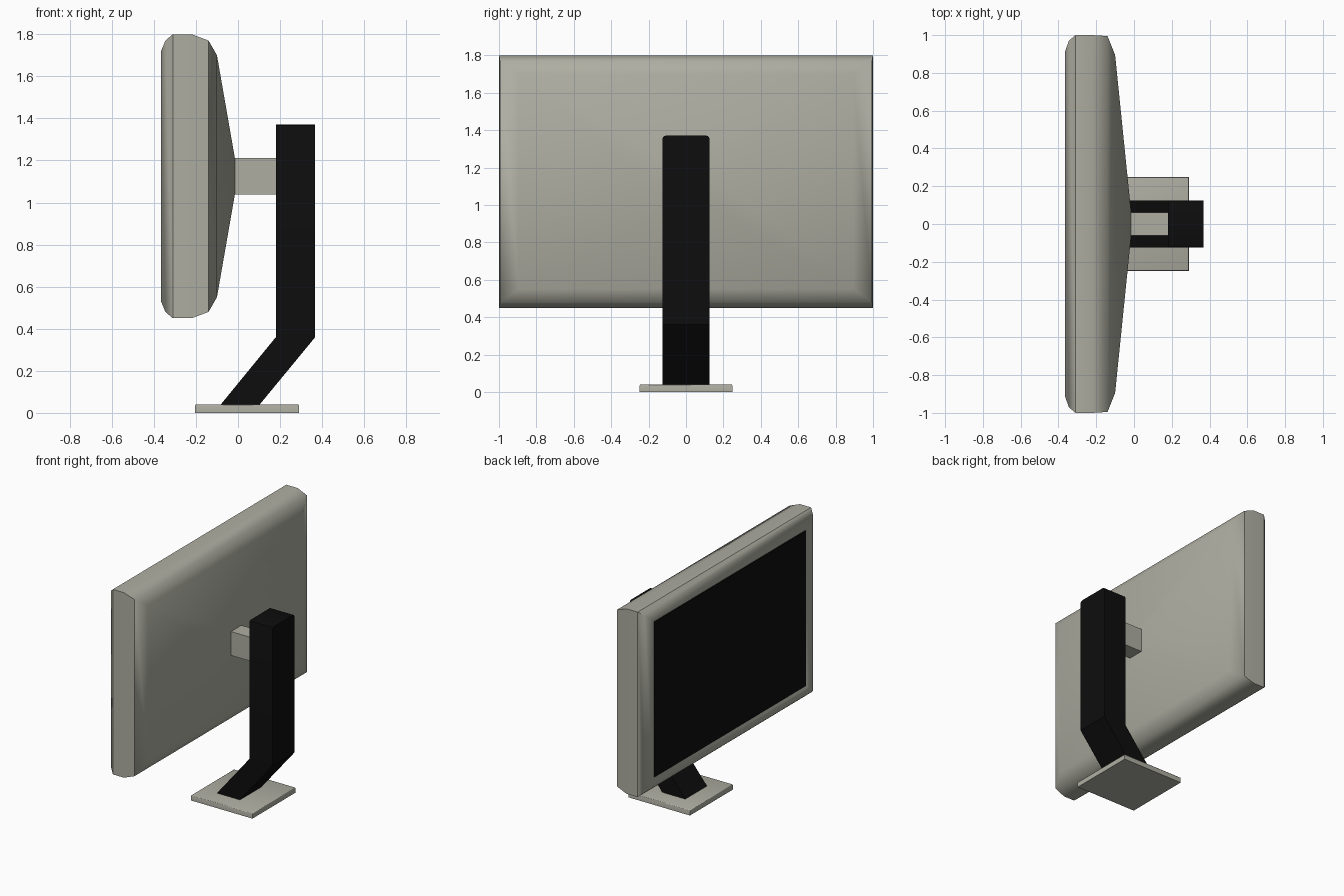
import bpy, bmesh, math

if "Cube" in bpy.data.objects:
    bpy.data.objects.remove(bpy.data.objects["Cube"])


def material(name, rgb):
    m = bpy.data.materials.new(name)
    m.diffuse_color = (*rgb, 1)
    m.use_nodes = True
    m.node_tree.nodes["Principled BSDF"].inputs["Base Color"].default_value = m.diffuse_color
    return m


GREY = material("warm_grey_plastic", (0.42, 0.42, 0.36))
BLACK = material("black", (0.004, 0.004, 0.004))


def finish(name, bm, mat, angle=40):
    bmesh.ops.recalc_face_normals(bm, faces=bm.faces)
    me = bpy.data.meshes.new(name)
    bm.to_mesh(me)
    bm.free()
    me.materials.append(mat)
    ob = bpy.data.objects.new(name, me)
    bpy.context.collection.objects.link(ob)
    bpy.ops.object.select_all(action='DESELECT')
    ob.select_set(True)
    bpy.context.view_layer.objects.active = ob
    bpy.ops.object.shade_smooth_by_angle(angle=math.radians(angle))
    return ob


def loft_x(name, rings, zc, mat, angle=40):
    """Loft rectangles (x, half width in y, half height in z) along x."""
    bm = bmesh.new()
    loops = [[bm.verts.new((x, sy * hy, zc + sz * hz))
              for sy, sz in ((-1, -1), (1, -1), (1, 1), (-1, 1))]
             for x, hy, hz in rings]
    for a, b in zip(loops, loops[1:]):
        for i in range(4):
            j = (i + 1) % 4
            bm.faces.new((a[i], a[j], b[j], b[i]))
    bm.faces.new(loops[0])
    bm.faces.new(loops[-1])
    return finish(name, bm, mat, angle)


ZC = 1.125  # height of the display centre

# Display housing: recessed bezel, rounded rim, tapered back
loft_x("display_housing", [
    (-0.350, 0.870, 0.565), (-0.362, 0.890, 0.585), (-0.366, 0.910, 0.595),
    (-0.345, 0.970, 0.645), (-0.310, 1.000, 0.675), (-0.220, 1.000, 0.675),
    (-0.140, 0.995, 0.645), (-0.100, 0.895, 0.575), (-0.015, 0.060, 0.087),
], ZC, GREY)

# Screen panel
loft_x("screen", [(-0.357, 0.872, 0.567), (-0.349, 0.872, 0.567)], ZC, BLACK)

# Neck joining display and stand
loft_x("neck", [(-0.030, 0.060, 0.087), (0.19, 0.060, 0.087)], ZC, GREY)

# Stand: bent profile extruded across y, top side edges eased
bm = bmesh.new()
profile = [(-0.09, 0.03), (0.18, 0.36), (0.18, 1.37),
           (0.367, 1.37), (0.367, 0.36), (0.095, 0.03)]
face = bm.faces.new([bm.verts.new((x, -0.125, z)) for x, z in profile])
ext = bmesh.ops.extrude_face_region(bm, geom=[face])
bmesh.ops.translate(bm, vec=(0, 0.25, 0),
                    verts=[v for v in ext["geom"] if isinstance(v, bmesh.types.BMVert)])
top = [e for e in bm.edges if all(v.co.z > 1.3 for v in e.verts)
       and abs(e.verts[0].co.y - e.verts[1].co.y) < 0.01]
bmesh.ops.bevel(bm, geom=top, offset=0.015, segments=2, affect='EDGES', profile=0.5)
finish("stand", bm, BLACK, 30)

# Foot plate with a slightly eased top edge
bm = bmesh.new()
bmesh.ops.create_cube(bm, size=1)
for v in bm.verts:
    v.co = (0.0425 + v.co.x * 0.495, v.co.y * 0.495, 0.02 + v.co.z * 0.04)
rim = [e for e in bm.edges if all(v.co.z > 0.03 for v in e.verts)]
bmesh.ops.bevel(bm, geom=rim, offset=0.006, segments=2, affect='EDGES', profile=0.5)
finish("foot_plate", bm, GREY, 50)
